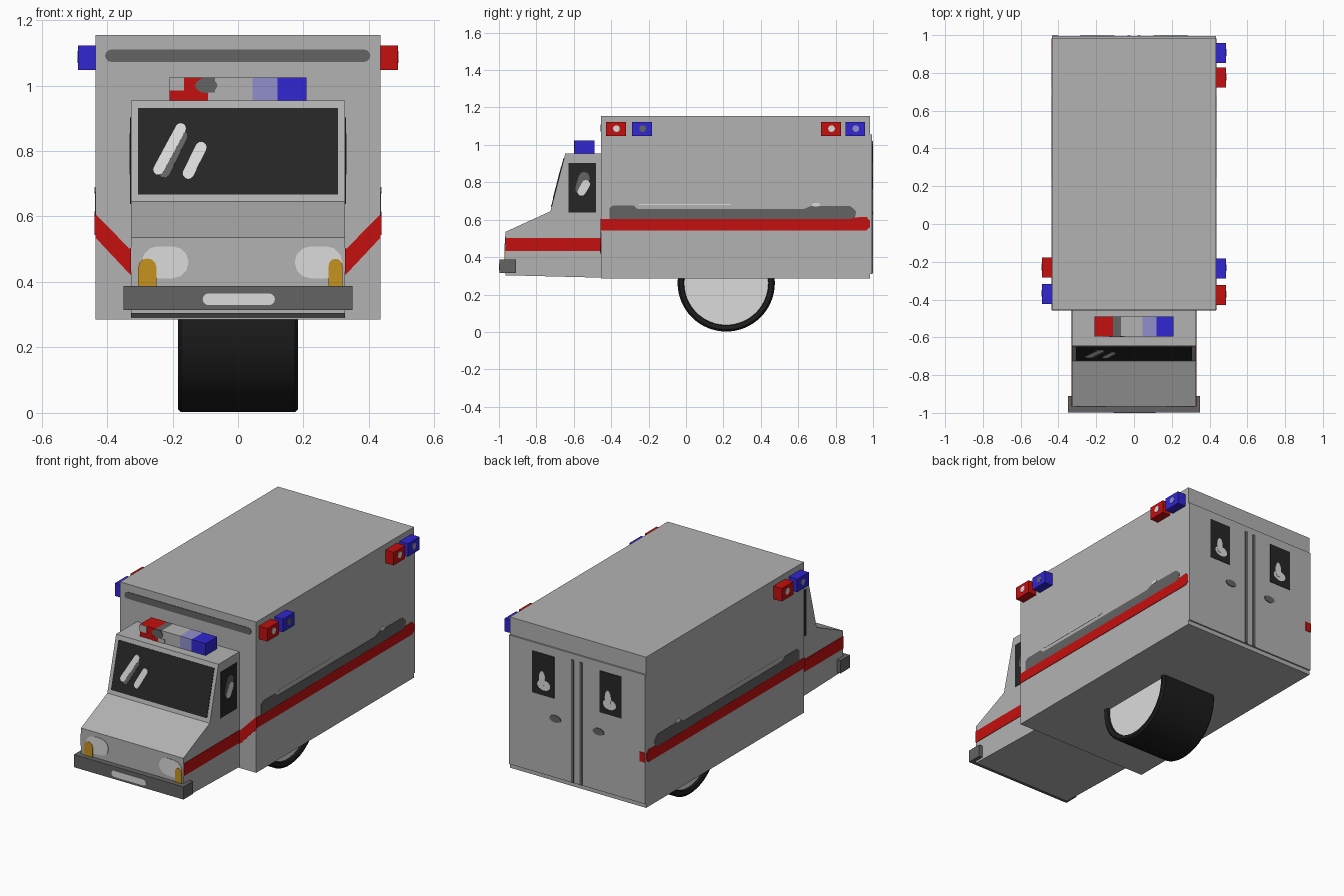
import bpy, bmesh, math
from mathutils import Vector

if "Cube" in bpy.data.objects:
    bpy.data.objects.remove(bpy.data.objects["Cube"])


def material(name, srgb):
    lin = [c / 12.92 if c <= 0.04045 else ((c + 0.055) / 1.055) ** 2.4 for c in srgb]
    m = bpy.data.materials.new(name)
    m.diffuse_color = (*lin, 1)
    m.use_nodes = True
    m.node_tree.nodes["Principled BSDF"].inputs["Base Color"].default_value = m.diffuse_color
    return m


BODY = material("body_grey", (0.70, 0.70, 0.70))
DARK = material("dark_grey", (0.39, 0.39, 0.39))
LIGHT = material("light_grey", (0.86, 0.86, 0.86))
GLASS = material("black_glass", (0.15, 0.15, 0.15))
TYRE = material("tyre_black", (0.11, 0.11, 0.11))
RED = material("red", (0.77, 0.06, 0.06))
BLUE = material("blue", (0.19, 0.15, 0.82))
PALE = material("pale_blue", (0.57, 0.56, 0.80))
AMBER = material("amber", (0.77, 0.58, 0.12))


def prism(name, base, shift, mat):
    """Extrude a closed outline of 3D points along the shift vector."""
    bm = bmesh.new()
    face = bm.faces.new([bm.verts.new(p) for p in base])
    ext = bmesh.ops.extrude_face_region(bm, geom=[face], use_keep_orig=True)
    bmesh.ops.translate(bm, vec=shift, verts=[v for v in ext["geom"] if isinstance(v, bmesh.types.BMVert)])
    bmesh.ops.recalc_face_normals(bm, faces=bm.faces)
    me = bpy.data.meshes.new(name)
    bm.to_mesh(me)
    bm.free()
    me.materials.append(mat)
    ob = bpy.data.objects.new(name, me)
    bpy.context.collection.objects.link(ob)
    return ob


def box(name, x0, x1, y0, y1, z0, z1, mat):
    return prism(name, [(x0, y0, z0), (x1, y0, z0), (x1, y1, z0), (x0, y1, z0)], Vector((0, 0, z1 - z0)), mat)


# Flat frames on the body: origin, u axis, v axis
CAB_FRONT = ((0, -0.965, 0), (1, 0, 0), (0, 0, 1))
BUMPER_FRONT = ((0, -0.997, 0), (1, 0, 0), (0, 0, 1))
BOX_FRONT = ((0, -0.455, 0), (1, 0, 0), (0, 0, 1))
WINDSHIELD = ((0, -0.8914, 0), (1, 0, 0), (0, 0.258, 1))
REAR = ((0, 0.994, 0), (1, 0, 0), (0, 0, 1))
BAR_FRONT = ((0, -0.595, 0), (1, 0, 0), (0, 0, 1))


def side(x):
    return ((x, 0, 0), (0, 1, 0), (0, 0, 1))


def plate(name, frame, pts, mat, h=0.003):
    o, u, v = (Vector(a) for a in frame)
    n = u.cross(v).normalized()
    if frame is REAR or o.x < 0:
        n = -n
    base = [o + u * a + v * b - n * 0.001 for a, b in pts]
    return prism(name, base, n * (h + 0.001), mat)


def rect(u0, u1, v0, v1):
    return [(u0, v0), (u1, v0), (u1, v1), (u0, v1)]


def oval(cu, cv, ru, rv, n=16):
    return [(cu + ru * math.cos(2 * math.pi * i / n), cv + rv * math.sin(2 * math.pi * i / n)) for i in range(n)]


def capsule(a, b, r, n=6):
    ang = math.atan2(b[1] - a[1], b[0] - a[0])
    pts = []
    for c, start in ((b, ang - math.pi / 2), (a, ang + math.pi / 2)):
        pts += [(c[0] + r * math.cos(start + math.pi * i / n), c[1] + r * math.sin(start + math.pi * i / n))
                for i in range(n + 1)]
    return pts


# Rear body box and raised rear doors
box("rear_box", -0.435, 0.435, -0.455, 0.985, 0.285, 1.155, BODY)
box("rear_doors", -0.435, 0.435, 0.98, 0.994, 0.31, 1.055, BODY)

# Cab with sloped hood and windshield
profile = [(-0.965, 0.303), (-0.965, 0.535), (-0.725, 0.645), (-0.645, 0.955), (-0.45, 0.955), (-0.45, 0.29)]
prism("cab", [(-0.327, y, z) for y, z in profile], Vector((0.654, 0, 0)), BODY)

# Bumper
box("bumper", -0.35, 0.35, -0.997, -0.91, 0.315, 0.388, DARK)
plate("bumper_plate", BUMPER_FRONT, capsule((-0.09, 0.347), (0.095, 0.347), 0.018), LIGHT)

# Headlights and amber indicators
plate("headlight_left", CAB_FRONT, capsule((-0.245, 0.46), (-0.2, 0.46), 0.049), LIGHT)
plate("headlight_right", CAB_FRONT, capsule((0.222, 0.46), (0.27, 0.46), 0.049), LIGHT)
plate("indicator_left", CAB_FRONT, capsule((-0.277, 0.38), (-0.277, 0.444), 0.028), AMBER, 0.005)
plate("indicator_right", CAB_FRONT, capsule((0.298, 0.38), (0.298, 0.45), 0.021), AMBER, 0.005)

# Windshield and its reflections
plate("windshield", WINDSHIELD, rect(-0.306, 0.306, 0.667, 0.93), GLASS)
plate("reflection_grey", WINDSHIELD, capsule((-0.225, 0.735), (-0.172, 0.845), 0.017), DARK, 0.004)
plate("reflection_long", WINDSHIELD, capsule((-0.243, 0.742), (-0.175, 0.868), 0.016), LIGHT, 0.005)
plate("reflection_short", WINDSHIELD, capsule((-0.152, 0.73), (-0.113, 0.81), 0.017), LIGHT, 0.005)

# Dark strip over the cab
plate("front_strip", BOX_FRONT, capsule((-0.387, 1.091), (0.385, 1.091), 0.019), DARK)

# Both sides: stripes, dark bands, cab windows
band = [(-0.41, 0.59), (-0.41, 0.662), (-0.39, 0.677), (-0.28, 0.677), (-0.26, 0.658), (0.63, 0.657),
        (0.67, 0.674), (0.88, 0.672), (0.91, 0.645), (0.9, 0.595)]
stripe = [(-0.455, 0.543), (0.965, 0.543), (0.983, 0.56), (0.983, 0.595), (0.965, 0.615), (0.9, 0.612),
          (0.88, 0.603), (-0.455, 0.603)]
for s, label in ((1, "right"), (-1, "left")):
    wall, cab = side(s * 0.435), side(s * 0.327)
    plate("dark_band_" + label, wall, band, DARK, 0.002)
    plate("box_stripe_" + label, wall, stripe, RED, 0.003)
    plate("band_highlight_" + label, wall, rect(-0.25, 0.24, 0.679, 0.685), LIGHT, 0.002)
    plate("band_spot_" + label, wall, oval(0.695, 0.68, 0.022, 0.01), LIGHT, 0.003)
    plate("cab_stripe_" + label, cab, rect(-0.965, -0.455, 0.432, 0.503), RED)
    plate("joining_stripe_" + label, BOX_FRONT,
          [(s * 0.327, 0.42), (s * 0.435, 0.535), (s * 0.435, 0.607), (s * 0.327, 0.497)], RED)
    plate("side_window_" + label, cab, rect(-0.628, -0.482, 0.638, 0.903), GLASS)
    plate("side_reflection_grey_" + label, cab, capsule((-0.562, 0.765), (-0.545, 0.825), 0.03), DARK, 0.004)
    plate("side_reflection_" + label, cab, capsule((-0.558, 0.75), (-0.535, 0.79), 0.022), LIGHT, 0.005)

# Rear doors: windows, reflections, handles, seams, stripe end
for s, label in ((1, "right"), (-1, "left")):
    plate("rear_window_" + label, REAR, rect(s * 0.215 - 0.07, s * 0.215 + 0.07, 0.765, 1.005), GLASS)
    plate("rear_reflection_low_" + label, REAR, oval(s * 0.21, 0.825, 0.042, 0.03), LIGHT, 0.004)
    plate("rear_reflection_high_" + label, REAR, oval(s * 0.21 + 0.01, 0.86, 0.02, 0.045), LIGHT, 0.005)
    plate("door_handle_" + label, REAR, oval(s * 0.138, 0.65, 0.036, 0.02), DARK, 0.005)
    plate("door_seam_" + label, REAR, rect(s * 0.027 - 0.008, s * 0.027 + 0.008, 0.312, 1.02), DARK, 0.005)
plate("stripe_end", REAR, rect(-0.435, -0.4, 0.55, 0.605), RED)

# Corner beacons with lens glints: side, centre along the body, colour
for s, y, mat, glint in ((1, -0.375, RED, LIGHT), (1, -0.235, BLUE, DARK), (1, 0.775, RED, LIGHT),
                         (1, 0.905, BLUE, PALE), (-1, -0.37, BLUE, PALE), (-1, -0.23, RED, LIGHT)):
    box("beacon", min(s * 0.43, s * 0.488), max(s * 0.43, s * 0.488), y - 0.053, y + 0.053, 1.047, 1.122, mat)
    plate("beacon_glint", side(s * 0.488), oval(y + 0.003, 1.087, 0.018, 0.018), glint, 0.002)

# Roof light bar in coloured segments
for name, x0, x1, mat in (("bar_red", -0.21, -0.11, RED), ("bar_dark", -0.11, -0.07, DARK),
                          ("bar_middle", -0.07, 0.045, BODY), ("bar_pale", 0.045, 0.12, PALE),
                          ("bar_blue", 0.12, 0.21, BLUE)):
    box(name, x0, x1, -0.595, -0.49, 0.95, 1.024, mat)
plate("bar_corner", BAR_FRONT, rect(-0.21, -0.165, 0.985, 1.024), BODY)
plate("bar_dark_spot", BAR_FRONT, oval(-0.097, 1.0, 0.034, 0.023), DARK)
plate("bar_red_edge", BAR_FRONT, rect(-0.13, -0.092, 0.955, 0.98), RED)
plate("bar_lower_middle", BAR_FRONT, rect(-0.092, -0.05, 0.955, 0.978), BODY)

# Single wide wheel: revolved tyre profile (x, radius) and recessed hubs
ring = [(0.165, 0.225), (0.178, 0.228), (0.184, 0.238), (0.184, 0.25), (0.174, 0.26)]
ring += [(-x, r) for x, r in reversed(ring)]
N, CY, CZ = 64, 0.215, 0.262
bm = bmesh.new()
loops = [[bm.verts.new((x, CY + r * math.cos(2 * math.pi * i / N), CZ + r * math.sin(2 * math.pi * i / N)))
          for i in range(N)] for x, r in ring]
for a, b in zip(loops, loops[1:]):
    for i in range(N):
        j = (i + 1) % N
        bm.faces.new((a[i], a[j], b[j], b[i]))
for lp in (loops[0], loops[-1]):
    bm.faces.new(lp).material_index = 1
bmesh.ops.recalc_face_normals(bm, faces=bm.faces)
me = bpy.data.meshes.new("wheel")
bm.to_mesh(me)
bm.free()
me.materials.append(TYRE)
me.materials.append(LIGHT)
wheel = bpy.data.objects.new("wheel", me)
bpy.context.collection.objects.link(wheel)
bpy.context.view_layer.objects.active = wheel
wheel.select_set(True)
bpy.ops.object.shade_smooth_by_angle(angle=math.radians(35))
